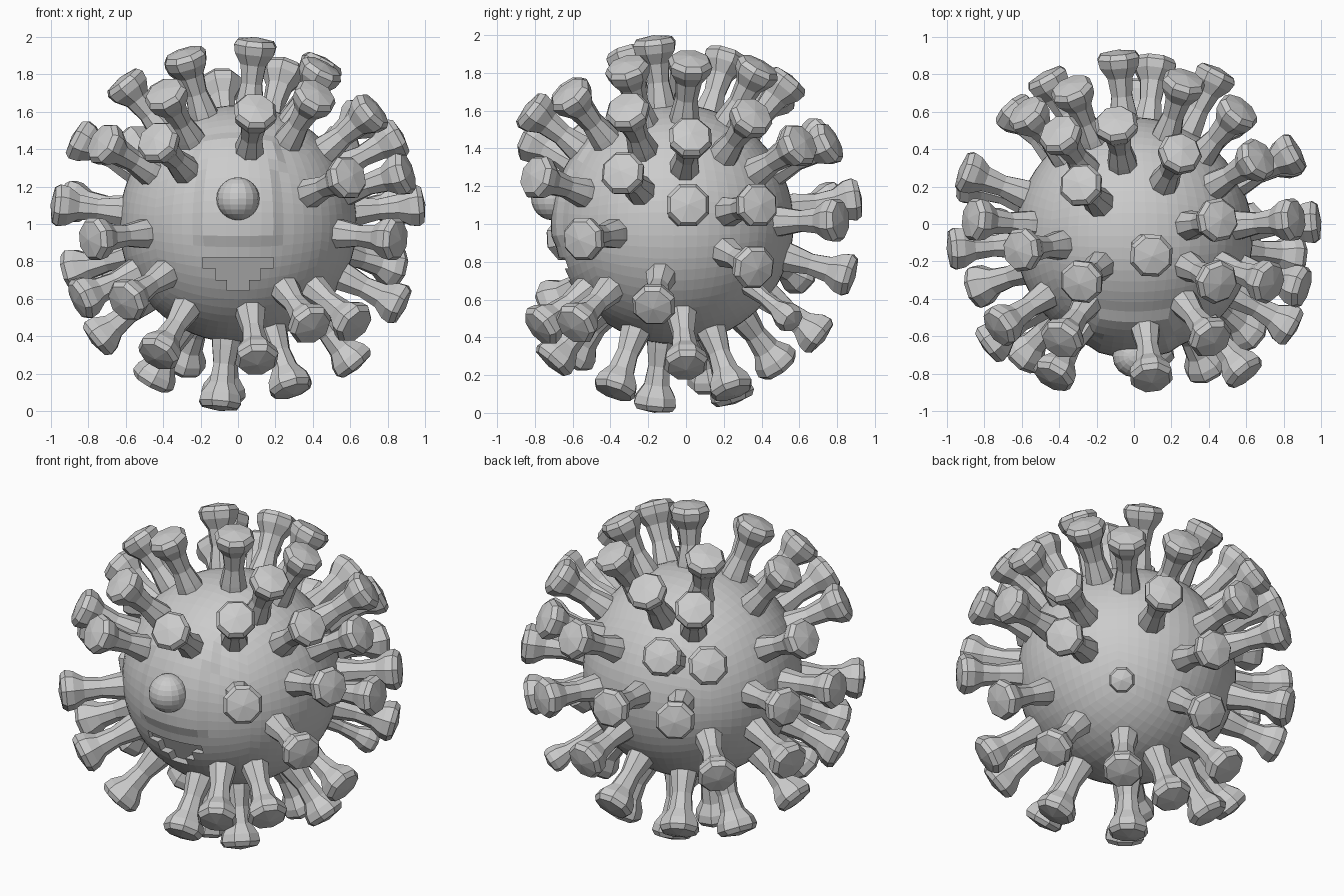
import bpy, bmesh
from math import radians, sqrt, cos, sin, tau
from mathutils import Vector

if "Cube" in bpy.data.objects:
    bpy.data.objects.remove(bpy.data.objects["Cube"])

CENTRE = Vector((0, -0.065, 1.0))
BODY_R = 0.635


def make_object(name, bm):
    bmesh.ops.recalc_face_normals(bm, faces=bm.faces)
    mesh = bpy.data.meshes.new(name)
    bm.to_mesh(mesh)
    bm.free()
    ob = bpy.data.objects.new(name, mesh)
    bpy.context.collection.objects.link(ob)
    return ob


# Body: a cube grid blown up to a ball, with a slightly raised brow panel
bm = bmesh.new()
bmesh.ops.create_cube(bm, size=2)
bmesh.ops.subdivide_edges(bm, edges=bm.edges, cuts=15, use_grid_fill=True)
for v in bm.verts:
    v.co = Vector([sin(c * tau / 8) / cos(c * tau / 8) for c in v.co]).normalized() * BODY_R
    if v.co.y < 0 and abs(v.co.x) < 0.21 and -0.09 < v.co.z < 0.45:
        v.co *= 1.025
    v.co += CENTRE
body = make_object("body", bm)

# Mouth: stepped recess cut into the front
half = [(0.19, 0.82), (0.19, 0.765), (0.12, 0.765), (0.12, 0.70), (0.06, 0.70), (0.06, 0.645)]
outline = half + [(-x, z) for x, z in reversed(half)]
bm = bmesh.new()
front = [bm.verts.new((x, -0.95, z)) for x, z in outline]
floor = [bm.verts.new((x, -0.615 + (0.82 - z) * 0.45, z)) for x, z in outline]
n = len(outline)
bm.faces.new(front)
bmesh.ops.triangulate(bm, faces=[bm.faces.new(floor)])
for i in range(n):
    j = (i + 1) % n
    bm.faces.new((front[i], front[j], floor[j], floor[i]))
cutter = make_object("mouth_cutter", bm)
cutter.hide_render = True
mod = body.modifiers.new("mouth", "BOOLEAN")
mod.operation = "DIFFERENCE"
mod.object = cutter
mod.solver = "EXACT"
bpy.context.view_layer.objects.active = body
bpy.ops.object.modifier_apply(modifier=mod.name)
bpy.data.objects.remove(cutter)

# Eye: small ball on the front
bm = bmesh.new()
bmesh.ops.create_uvsphere(bm, u_segments=16, v_segments=12, radius=0.115)
bmesh.ops.translate(bm, verts=bm.verts, vec=(0, -0.705, 1.135))
make_object("eye", bm)

# Spikes: (azimuth in degrees, height of the tip above the centre)
TIP_R = 0.965
SPIKES = [
    (-48, .955), (-139, .89), (-29, .82), (11, .85), (136, .88), (61, .82),
    (99, .75), (126, .69), (-173, .75), (-125, .69), (-53, .68), (-83, .60),
    (-19, .60), (32, .57), (-120, .44), (-146, .43), (174, .45), (6, .46),
    (113, .46), (131, .42), (72, .43), (50, .42), (-17, .27), (-51, .25),
    (4.5, .10), (27.5, .10), (63, .02), (95, .13), (119, .11), (159, .12),
    (-176, .10), (-143, -.08), (-30, -.08), (27, -.23), (83, -.27), (134, -.26),
    (162, -.25), (-162, -.40), (-7, -.43), (-133, -.41), (-61, -.54), (-40, -.53),
    (48, -.50), (88, -.59), (177, -.61), (-81, -.72), (-129, -.69), (6, -.74),
    (118, -.74), (-48, -.87), (47, -.87), (157, -.83), (104, -.91), (-134, -.955),
]
SLIM = (48, -.50)  # the one spike that is thinner
# Spike outline: (distance from centre, radius)
PROFILE = [(0.57, 0.09), (0.66, 0.078), (0.76, 0.06), (0.86, 0.073),
           (0.92, 0.112), (0.965, 0.121), (0.993, 0.102)]
SIDES = 8


def add_spike(bm, direction, width):
    turn = direction.to_track_quat("Z", "Y")
    rings = []
    for d, r in PROFILE:
        rings.append([bm.verts.new(CENTRE + turn @ Vector((
            width * r * cos(tau * (k + 0.5) / SIDES),
            width * r * sin(tau * (k + 0.5) / SIDES), d)))
            for k in range(SIDES)])
    for a, b in zip(rings, rings[1:]):
        for k in range(SIDES):
            m = (k + 1) % SIDES
            bm.faces.new((a[k], a[m], b[m], b[k]))
    bm.faces.new(rings[0][::-1])
    # gently domed cap
    top = bm.verts.new(CENTRE + direction * 1.01)
    for k in range(SIDES):
        bm.faces.new((rings[-1][k], rings[-1][(k + 1) % SIDES], top))


bm = bmesh.new()
for az, h in SPIKES:
    flat = sqrt(TIP_R ** 2 - h ** 2)
    a = radians(az)
    add_spike(bm, Vector((flat * cos(a), flat * sin(a), h)).normalized(),
              0.65 if (az, h) == SLIM else 1.0)
make_object("spikes", bm)
